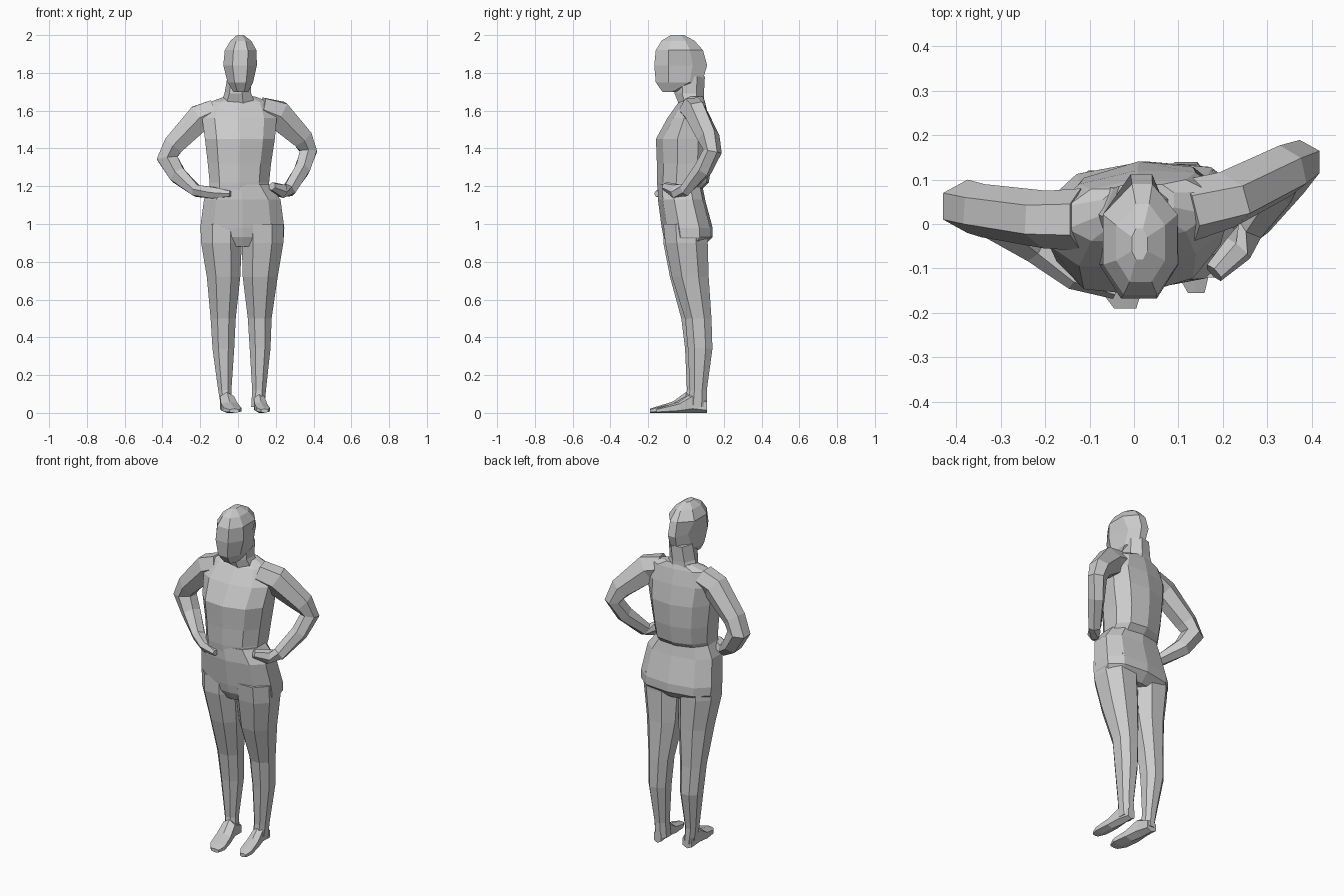
import bpy, bmesh, math
from mathutils import Vector


def skin(name, rings):
    """Join equal-sized rings of points into a closed flat-faced mesh."""
    bm = bmesh.new()
    vs = [[bm.verts.new(p) for p in r] for r in rings]
    n = len(vs[0])
    for a, b in zip(vs, vs[1:]):
        for i in range(n):
            j = (i + 1) % n
            bm.faces.new((a[i], a[j], b[j], b[i]))
    bm.faces.new(vs[0])
    bm.faces.new(vs[-1])
    bmesh.ops.recalc_face_normals(bm, faces=bm.faces)
    me = bpy.data.meshes.new(name)
    bm.to_mesh(me)
    bm.free()
    ob = bpy.data.objects.new(name, me)
    bpy.context.collection.objects.link(ob)
    return ob


def unit_ring(n, box):
    """Rounded polygon filling the -1..1 square; box < 1 is squarer."""
    pts = []
    for i in range(n):
        t = 2 * math.pi * (i + 0.5) / n
        c, s = math.cos(t), math.sin(t)
        pts.append((math.copysign(abs(c) ** box, c), math.copysign(abs(s) ** box, s)))
    mx, my = max(p[0] for p in pts), max(p[1] for p in pts)
    return [(x / mx, y / my) for x, y in pts]


def loft(name, secs, n=8, box=0.9, axis="z", twist=0.0):
    """Sections (level, x0, x1, lo, hi); lo/hi are y for axis z, z for axis y."""
    rings = []
    for lev, x0, x1, lo, hi in secs:
        r = []
        for u, v in unit_ring(n, box):
            x = (x0 + x1) / 2 + u * (x1 - x0) / 2
            w = (lo + hi) / 2 + v * (hi - lo) / 2
            r.append((x, w + twist * x, lev) if axis == "z" else (x, lev, w))
        rings.append(r)
    return skin(name, rings)


def limb(name, path, n=6):
    """Tube through (x, y, z, in-plane radius, depth radius)."""
    pts = [Vector(p[:3]) for p in path]
    rings = []
    for i, p in enumerate(path):
        d = (pts[min(i + 1, len(pts) - 1)] - pts[max(i - 1, 0)]).normalized()
        side = d.cross(Vector((0, 1, 0))).normalized()
        deep = side.cross(d)
        rings.append([pts[i] + side * u * p[3] + deep * v * p[4]
                      for u, v in unit_ring(n, 1.0)])
    return skin(name, rings)


# Upper body, ending in a loose hem at the waist
loft("torso", [
    (1.675, -0.07, 0.09, 0.00, 0.09),
    (1.645, -0.15, 0.17, -0.04, 0.10),
    (1.56, -0.19, 0.205, -0.10, 0.12),
    (1.45, -0.175, 0.195, -0.16, 0.14),
    (1.32, -0.16, 0.175, -0.155, 0.135),
    (1.22, -0.15, 0.165, -0.155, 0.12),
    (1.18, -0.15, 0.165, -0.15, 0.08)], n=10, box=0.85, twist=0.1)

# Hips and seat
loft("hips", [
    (1.21, -0.145, 0.165, -0.15, 0.085),
    (1.13, -0.18, 0.225, -0.15, 0.10),
    (0.98, -0.20, 0.245, -0.13, 0.14),
    (0.93, -0.195, 0.243, -0.12, 0.14),
    (0.88, -0.17, 0.22, -0.09, 0.09)], n=10, box=0.8, twist=0.05)

# Legs
loft("left_leg", [
    (1.00, -0.195, 0.02, -0.12, 0.10),
    (0.90, -0.195, 0.02, -0.12, 0.105),
    (0.72, -0.165, 0.012, -0.085, 0.105),
    (0.50, -0.145, -0.012, -0.025, 0.11),
    (0.34, -0.135, -0.02, -0.005, 0.12),
    (0.12, -0.105, -0.035, 0.005, 0.08),
    (0.03, -0.09, -0.03, -0.01, 0.08)])
loft("right_leg", [
    (1.00, 0.02, 0.24, -0.12, 0.12),
    (0.90, 0.02, 0.24, -0.11, 0.115),
    (0.72, 0.025, 0.21, -0.075, 0.12),
    (0.50, 0.052, 0.178, -0.005, 0.135),
    (0.34, 0.062, 0.172, 0.01, 0.14),
    (0.12, 0.075, 0.148, 0.02, 0.11),
    (0.03, 0.07, 0.14, 0.01, 0.11)])

# Feet
for name, dx, sx, dy in (("left_foot", 0, 1, 0), ("right_foot", 0.155, 0.75, 0.035)):
    loft(name, [(y + dy, a * sx + dx, b * sx + dx, 0, h) for y, a, b, h in (
        (0.075, -0.09, -0.03, 0.07),
        (0.00, -0.095, -0.02, 0.11),
        (-0.07, -0.09, 0.0, 0.06),
        (-0.15, -0.075, 0.018, 0.035),
        (-0.19, -0.045, 0.005, 0.022))], n=6, box=0.75, axis="y")

# Arms with hands resting on the hips
limb("left_arm", [
    (-0.12, 0.01, 1.60, 0.06, 0.07),
    (-0.20, 0.01, 1.565, 0.07, 0.065),
    (-0.34, 0.03, 1.42, 0.055, 0.06),
    (-0.375, 0.04, 1.35, 0.055, 0.06),
    (-0.32, 0.02, 1.26, 0.045, 0.055),
    (-0.22, -0.05, 1.175, 0.03, 0.04),
    (-0.13, -0.115, 1.165, 0.03, 0.035),
    (-0.04, -0.15, 1.16, 0.015, 0.02)])
limb("right_arm", [
    (0.12, 0.03, 1.61, 0.06, 0.07),
    (0.21, 0.055, 1.58, 0.075, 0.065),
    (0.34, 0.12, 1.455, 0.055, 0.06),
    (0.373, 0.14, 1.385, 0.045, 0.05),
    (0.34, 0.09, 1.29, 0.04, 0.05),
    (0.27, -0.005, 1.18, 0.035, 0.035),
    (0.235, -0.055, 1.175, 0.035, 0.035),
    (0.18, -0.11, 1.20, 0.02, 0.025)])

# Neck and head, narrowing to a ridge at the back
loft("neck", [
    (1.64, -0.085, 0.09, -0.04, 0.095),
    (1.69, -0.065, 0.07, -0.06, 0.095),
    (1.78, -0.05, 0.07, -0.06, 0.10)], n=7)
head = loft("head", [
    (1.70, -0.025, 0.055, -0.125, -0.05),
    (1.75, -0.055, 0.08, -0.16, 0.085),
    (1.84, -0.078, 0.10, -0.168, 0.112),
    (1.92, -0.07, 0.098, -0.16, 0.09),
    (1.97, -0.04, 0.07, -0.13, 0.045),
    (2.00, -0.005, 0.03, -0.08, -0.01)], n=8)
for v in head.data.vertices:
    if v.co.y > 0.03:
        v.co.x = 0.025 + (v.co.x - 0.025) * 0.6
